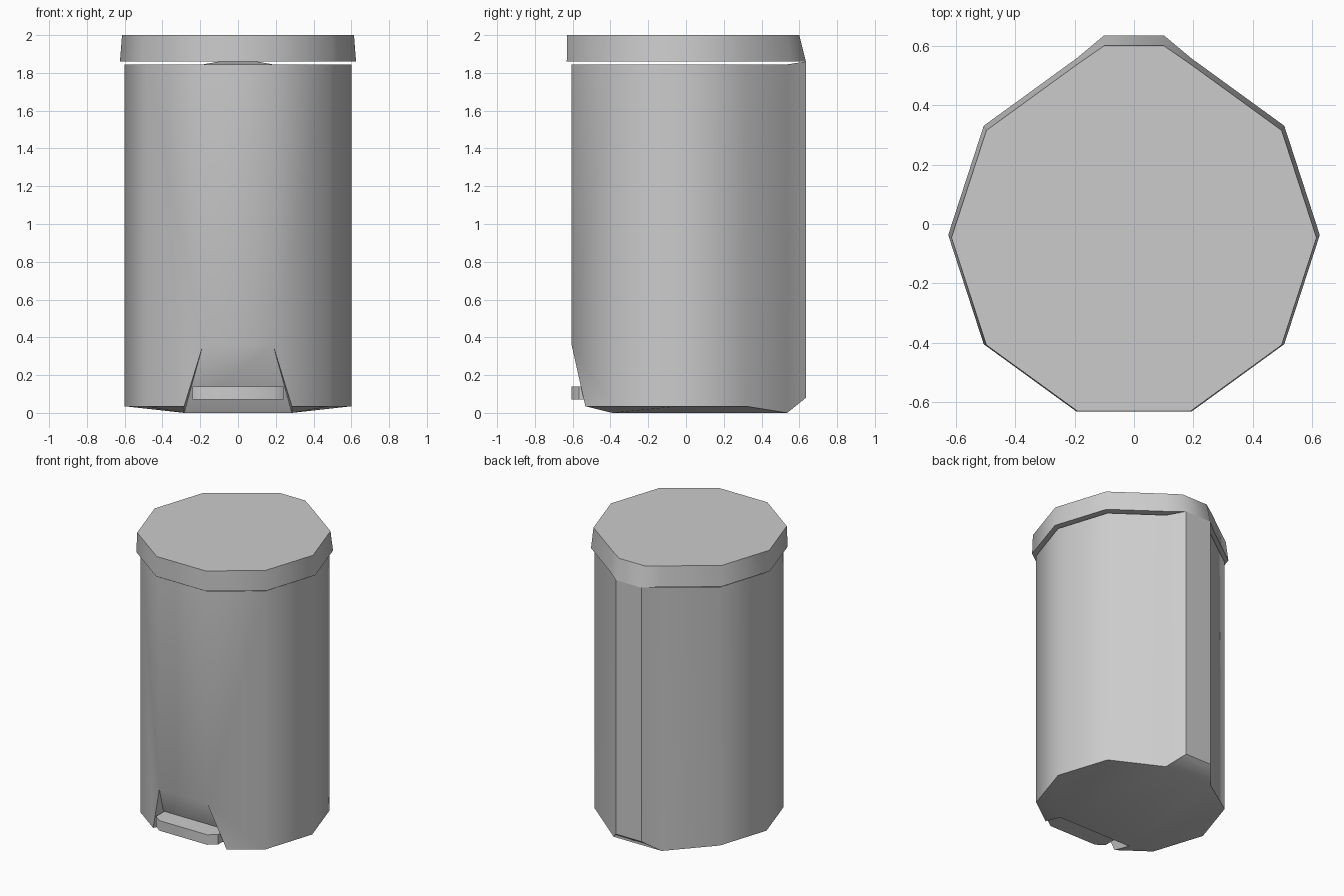
import bpy
import bmesh
import math

cube = bpy.data.objects.get("Cube")
if cube:
    bpy.data.objects.remove(cube)

grey = bpy.data.materials.new("light_grey")
grey.use_nodes = True
GREY = (0.6, 0.6, 0.6, 1)
grey.diffuse_color = GREY
grey.node_tree.nodes["Principled BSDF"].inputs["Base Color"].default_value = GREY


def build(name, faces):
    """Make an object from the faces of its left half, mirrored across x = 0."""
    bm = bmesh.new()
    for face in faces:
        bm.faces.new([bm.verts.new(p) for p in face])
    bmesh.ops.remove_doubles(bm, verts=bm.verts, dist=0.0005)
    bmesh.ops.mirror(bm, geom=bm.verts[:] + bm.edges[:] + bm.faces[:],
                     axis='X', merge_dist=0.0005)
    bmesh.ops.remove_doubles(bm, verts=bm.verts, dist=0.0005)
    bmesh.ops.recalc_face_normals(bm, faces=bm.faces)
    seam = [e for e in bm.edges if all(abs(v.co.x) < 0.001 for v in e.verts)]
    bmesh.ops.dissolve_edges(bm, edges=seam, use_verts=True)
    mesh = bpy.data.meshes.new(name)
    bm.to_mesh(mesh)
    bm.free()
    mesh.materials.append(grey)
    obj = bpy.data.objects.new(name, mesh)
    bpy.context.collection.objects.link(obj)
    bpy.ops.object.select_all(action='DESELECT')
    obj.select_set(True)
    bpy.context.view_layer.objects.active = obj
    bpy.ops.object.shade_smooth_by_angle(angle=math.radians(40))
    return obj


def half_ring(radius, centre_y, z):
    """Left half of a ten-sided outline, from front to back."""
    return [(radius * math.cos(math.radians(a)),
             centre_y + radius * math.sin(math.radians(a)), z)
            for a in range(-72, 73, 36)]


def mid(p):
    return (0, p[1], p[2])


def at(p, z):
    return (p[0], p[1], z)


# Body: ten-sided shell with a hinge spine at the back and a pedal recess
top = half_ring(0.6, -0.035, 1.845)
front, back = top[0], top[-1]
spine_top, spine_low = (0.1, 0.635, 1.86), (0.1, 0.635, 0.08)
recess_top = at(front, 0.36)
recess_side = (0.285, -0.533, 0.035)
recess_back = (0.285, -0.39, 0)
low = [recess_side] + [at(p, 0.035) for p in top[1:4]] + [at(back, 0)]

body = [
    [mid(front), front, recess_top, mid(recess_top)],
    [front, recess_top, low[0], low[1], top[1]],
    [back, low[4], spine_low, spine_top],
    [mid(spine_top), spine_top, spine_low, mid(spine_low)],
    [mid(spine_low), spine_low, low[4], mid(low[4])],
    [mid(back), back, spine_top, mid(spine_top)],
    [mid(front)] + top + [mid(back)],
    # recess ramp and cheek
    [mid(recess_top), recess_top, recess_back, mid(recess_back)],
    [recess_top, recess_side, recess_back],
    # underside
    [mid(recess_back), recess_back, low[4], mid(low[4])],
]
body += [[top[i], top[i + 1], low[i + 1], low[i]] for i in range(1, 4)]
body += [[recess_back, low[i], low[i + 1]] for i in range(4)]
build("bin_body", body)

# Lid: slightly tapered cap with a hinge tab at the back
rim = half_ring(0.625, -0.037, 1.86) + [(0.1, 0.635, 1.86)]
crown = half_ring(0.614, -0.046, 2.0) + [(0.1, 0.6, 2.0)]
rim = [mid(rim[0])] + rim + [mid(rim[-1])]
crown = [mid(crown[0])] + crown + [mid(crown[-1])]
lid = [rim, crown]
lid += [[rim[i], rim[i + 1], crown[i + 1], crown[i]] for i in range(len(rim) - 1)]
build("lid", lid)

# Pedal: thin plate following the body outline, running back into the recess
outline = [(0, -0.606), (0.185, -0.606), (0.24, -0.566), (0.24, -0.42), (0, -0.42)]
under = [(x, y, 0.07) for x, y in outline]
over = [(x, y, 0.14) for x, y in outline]
pedal = [under, over]
pedal += [[under[i], under[i + 1], over[i + 1], over[i]] for i in range(4)]
build("pedal", pedal)
